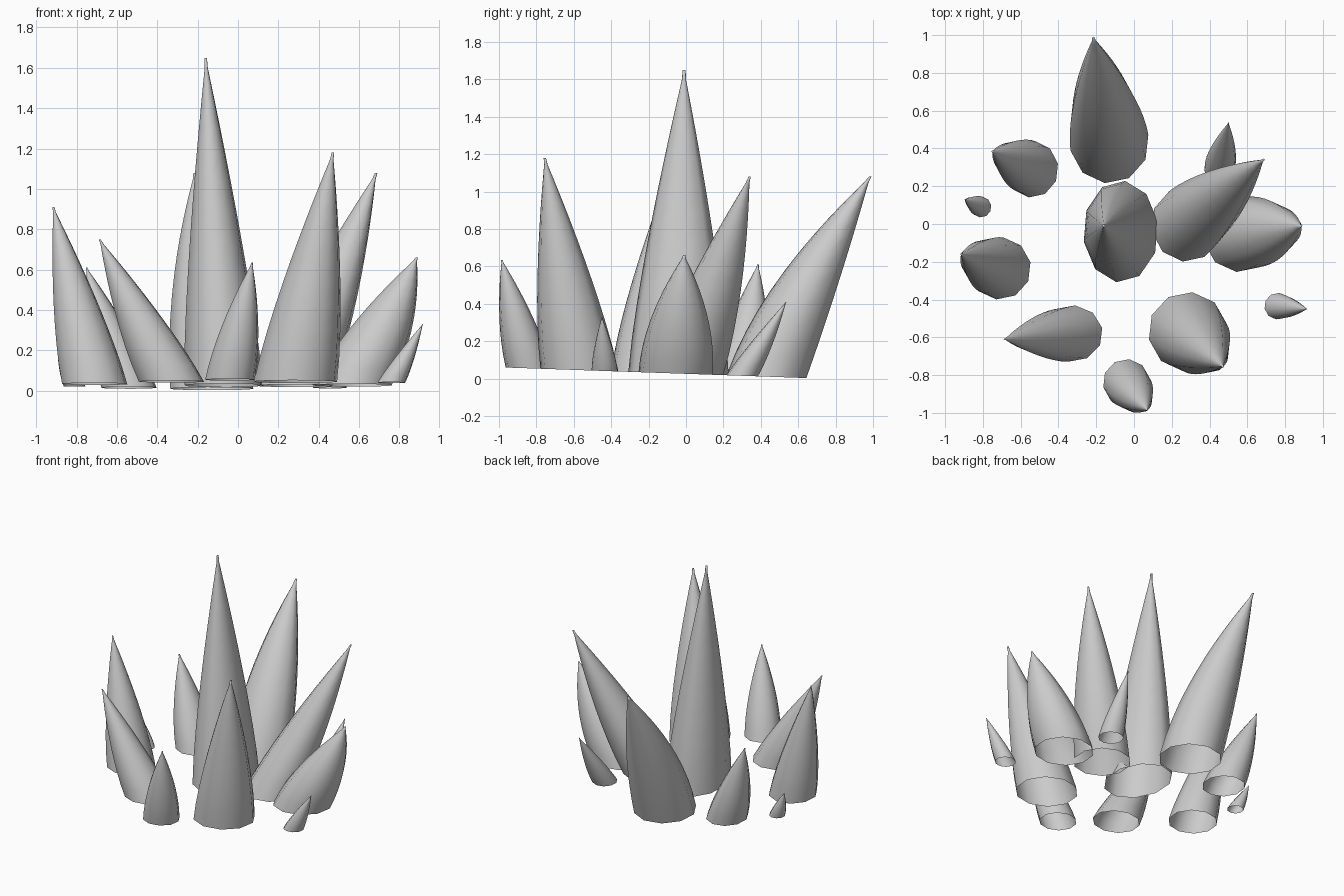
import bpy, bmesh, math

if "Cube" in bpy.data.objects:
    bpy.data.objects.remove(bpy.data.objects["Cube"])

SIDES, RINGS = 10, 12


def ground(y):
    # gently tilted base plane
    return 0.0255 - 0.035 * y


def spike(name, base, radii, tip, bulge, sag=0.0, turn=0.2):
    """Open-bottomed leaning spike: rings shrink from the base to a blunt tip."""
    bm = bmesh.new()
    rings = []
    for i in range(RINGS + 1):
        t = 1 - (1 - i / RINGS) ** 1.4          # denser rings near the tip
        k = max(1 - t ** bulge, 0.03)
        s = t - sag * 4 * t * (1 - t)           # horizontal lean along the axis
        cx = base[0] + (tip[0] - base[0]) * s
        cy = base[1] + (tip[1] - base[1]) * s
        ring = []
        for j in range(SIDES):
            a = 2 * math.pi * j / SIDES + turn
            x = cx + radii[0] * k * math.cos(a)
            y = cy + radii[1] * k * math.sin(a)
            z = ground(y) * (1 - t) + tip[2] * t
            ring.append(bm.verts.new((x, y, z)))
        rings.append(ring)
    for lo, hi in zip(rings, rings[1:]):
        for j in range(SIDES):
            n = (j + 1) % SIDES
            bm.faces.new((lo[j], lo[n], hi[n], hi[j]))
    bm.faces.new(rings[-1])
    mesh = bpy.data.meshes.new(name)
    bm.to_mesh(mesh)
    bm.free()
    obj = bpy.data.objects.new(name, mesh)
    bpy.context.collection.objects.link(obj)
    for p in mesh.polygons:
        p.use_smooth = True


# large central and surrounding spikes
spike("centre_spike", (-0.07, -0.04), (0.20, 0.27), (-0.16, -0.01, 1.65), 1.3)
spike("back_spike", (-0.13, 0.43), (0.21, 0.215), (-0.215, 0.985, 1.08), 2.0, 0.08)
spike("front_right_spike", (0.285, -0.57), (0.21, 0.21), (0.47, -0.755, 1.18), 1.4)
spike("back_right_spike", (0.28, 0.0), (0.19, 0.20), (0.685, 0.34, 1.08), 1.6)
spike("right_spike", (0.565, -0.055), (0.20, 0.20), (0.885, -0.01, 0.66), 1.9)

# medium spikes
spike("left_spike", (-0.71, -0.235), (0.165, 0.165), (-0.915, -0.16, 0.91), 1.45)
spike("front_left_spike", (-0.33, -0.58), (0.165, 0.15), (-0.685, -0.61, 0.75), 1.5)
spike("back_left_spike", (-0.54, 0.29), (0.14, 0.15), (-0.75, 0.385, 0.61), 1.6)
spike("front_spike", (-0.04, -0.84), (0.125, 0.125), (0.07, -0.985, 0.635), 1.7)

# small shards
spike("back_right_shard", (0.455, 0.30), (0.085, 0.085), (0.50, 0.535, 0.41), 1.5)
spike("right_shard", (0.76, -0.435), (0.07, 0.07), (0.915, -0.45, 0.33), 1.4)
spike("left_shard", (-0.81, 0.09), (0.055, 0.055), (-0.895, 0.13, 0.22), 1.5)
